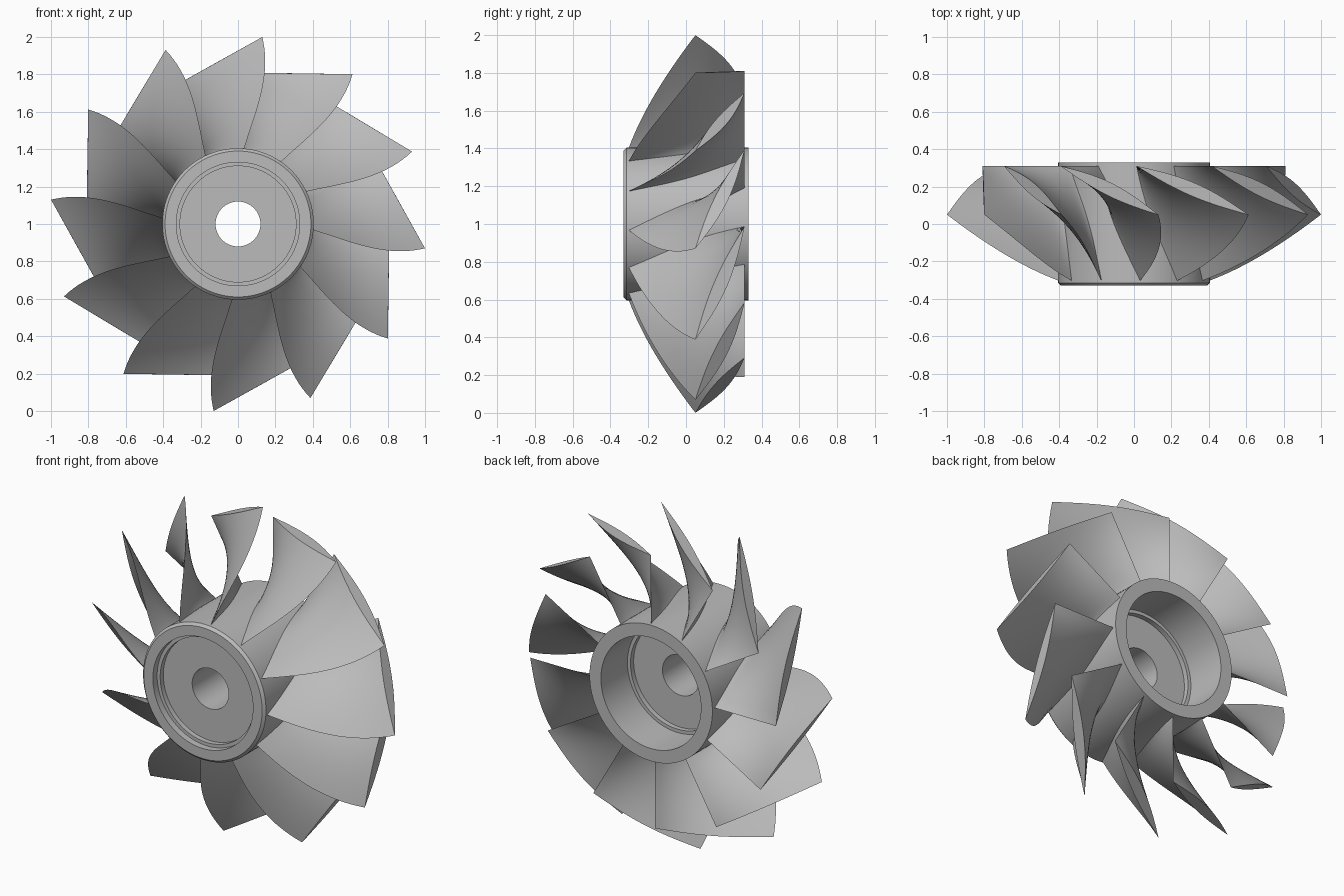
import bpy, bmesh
from math import sin, cos, pi, radians, exp
from mathutils import Vector

BLADES = 12
ROOT_R, TIP_R = 0.385, 1.008
N_U, N_V = 20, 20

cube = bpy.data.objects.get("Cube")
if cube:
    bpy.data.objects.remove(cube, do_unlink=True)

metal = bpy.data.materials.new("grey_metal")
metal.use_nodes = True
metal.diffuse_color = (0.5, 0.5, 0.5, 1)
metal.node_tree.nodes["Principled BSDF"].inputs["Base Color"].default_value = (0.5, 0.5, 0.5, 1)


def polar(r, deg, y):
    """Point around the y axis, angle measured clockwise from the top."""
    a = radians(deg)
    return Vector((r * sin(a), y, r * cos(a)))


def finish(bm, name):
    bmesh.ops.recalc_face_normals(bm, faces=bm.faces)
    mesh = bpy.data.meshes.new(name)
    bm.to_mesh(mesh)
    bm.free()
    mesh.materials.append(metal)
    obj = bpy.data.objects.new(name, mesh)
    bpy.context.collection.objects.link(obj)
    obj.location.z = 1
    bpy.ops.object.select_all(action='DESELECT')
    obj.select_set(True)
    bpy.context.view_layer.objects.active = obj
    bpy.ops.object.shade_smooth_by_angle(angle=radians(30))
    return obj


def bridge(bm, a, b):
    n = len(a)
    for i in range(n):
        j = (i + 1) % n
        bm.faces.new((a[i], a[j], b[j], b[i]))


# Hub: closed profile of (radius, y) turned around the axle
profile = [(0.12, -0.26), (0.31, -0.26), (0.31, -0.29), (0.33, -0.29), (0.33, -0.33),
           (0.39, -0.33), (0.405, -0.315), (0.405, 0.33), (0.33, 0.33), (0.33, 0.08),
           (0.31, 0.08), (0.31, 0.05), (0.12, 0.05)]
bm = bmesh.new()
SEG = 96
rings = [[bm.verts.new(polar(r, 360 * s / SEG, y)) for r, y in profile] for s in range(SEG)]
for s in range(SEG):
    bridge(bm, rings[s], rings[(s + 1) % SEG])
finish(bm, "hub")


# Blade edges: leading, trailing, root and outer
def leading(v):
    return polar(ROOT_R + (TIP_R - ROOT_R) * v, 34 + 20.6 * v - 17.2 * v * v,
                 -0.31 + 0.22 * v + 0.14 * v * v)


def trailing(v):
    return Vector((0.013, 0.31, ROOT_R + (0.81 - ROOT_R) * v))


def root(u):
    return polar(ROOT_R, 34 - 32 * u, -0.31 + 0.62 * u)


def outer(u):
    return leading(1).lerp(trailing(1), u)


def camber(u, v):
    """Surface blended between the four edges."""
    corners = root(0).lerp(root(1), u).lerp(outer(0).lerp(outer(1), u), v)
    return root(u).lerp(outer(u), v) + leading(v).lerp(trailing(v), u) - corners


def skin(u, v, side):
    """Lens-shaped thickness, flared where it meets the hub."""
    along = camber(u + 0.01, v) - camber(u - 0.01, v)
    across = along.cross(Vector((0, 0, 1))).normalized()
    if across.y < 0:
        across = -across
    half = 0.024 + 0.011 * v + 0.015 * exp(-v / 0.06)
    return camber(u, v) + across * sin(pi * u) * (side * half + 0.006 * v)


bm = bmesh.new()
sections = []
for j in range(N_V + 1):
    v = j / N_V
    loop = [skin(i / N_U, v, -1) for i in range(N_U + 1)]
    loop += [skin(i / N_U, v, 1) for i in range(N_U - 1, 0, -1)]
    sections.append([bm.verts.new(p) for p in loop])
for a, b in zip(sections, sections[1:]):
    bridge(bm, a, b)
bm.faces.new(sections[0])
bm.faces.new(sections[-1])
first = finish(bm, "blade_1")

# Remaining blades share the same mesh
for k in range(1, BLADES):
    blade = first.copy()
    blade.name = f"blade_{k + 1}"
    blade.rotation_euler.y = 2 * pi * k / BLADES
    bpy.context.collection.objects.link(blade)
